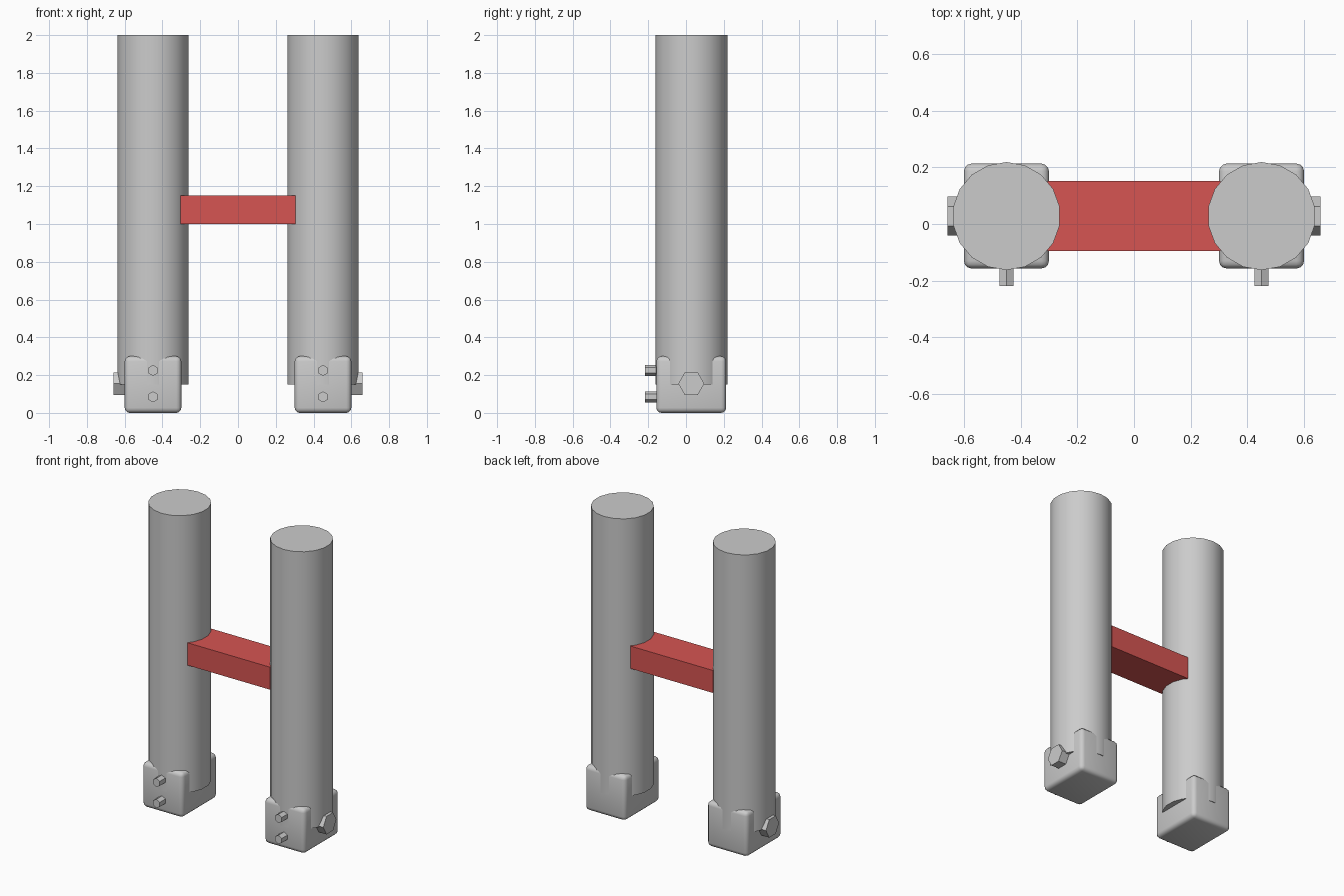
import bpy, math

if "Cube" in bpy.data.objects:
    bpy.data.objects.remove(bpy.data.objects["Cube"])

CY = 0.028  # shared depth centre of the posts


def finish(obj, name, smooth=None):
    obj.name = name
    obj.data.name = name
    if smooth:
        bpy.ops.object.shade_smooth_by_angle(angle=math.radians(smooth))
    return obj


def box(name, loc, size, bevel=0):
    bpy.ops.mesh.primitive_cube_add(size=1, location=loc)
    obj = bpy.context.object
    obj.scale = size
    bpy.ops.object.transform_apply(location=False, rotation=False, scale=True)
    if bevel:
        mod = obj.modifiers.new("rounded_edges", 'BEVEL')
        mod.width = bevel
        mod.segments = 3
        bpy.ops.object.modifier_apply(modifier=mod.name)
    return finish(obj, name, 35 if bevel else None)


def prism(name, sides, radius, depth, loc, rot=(0, 0, 0), smooth=None):
    bpy.ops.mesh.primitive_cylinder_add(vertices=sides, radius=radius, depth=depth,
                                        location=loc, rotation=rot)
    return finish(bpy.context.object, name, smooth)


for side, label in ((-1, "left"), (1, "right")):
    x = side * 0.45
    # Tall round post
    prism(label + "_post", 18, 0.1905, 1.85, (x, CY, 1.075), smooth=35)
    # Rounded foot block around the post's base
    box(label + "_foot", (x, CY, 0.15), (0.30, 0.37, 0.30), 0.027)
    # Two small hex bolts on the front
    for z, level in ((0.225, "upper"), (0.085, "lower")):
        prism(f"{label}_{level}_front_bolt", 6, 0.029, 0.10,
              (x, -0.168, z), (math.pi / 2, 0, 0))
    # Large hex bolt on the outer side, points along y
    prism(label + "_side_bolt", 6, 0.069, 0.10,
          (side * 0.608, CY, 0.155), (0, math.pi / 2, 0))

# Red crossbar joining the posts
bar = box("crossbar", (0, CY, 1.075), (0.61, 0.248, 0.15))
red = bpy.data.materials.new("red_paint")
red.diffuse_color = (0.67, 0.09, 0.085, 1)
red.use_nodes = True
red.node_tree.nodes["Principled BSDF"].inputs["Base Color"].default_value = red.diffuse_color
bar.data.materials.append(red)
